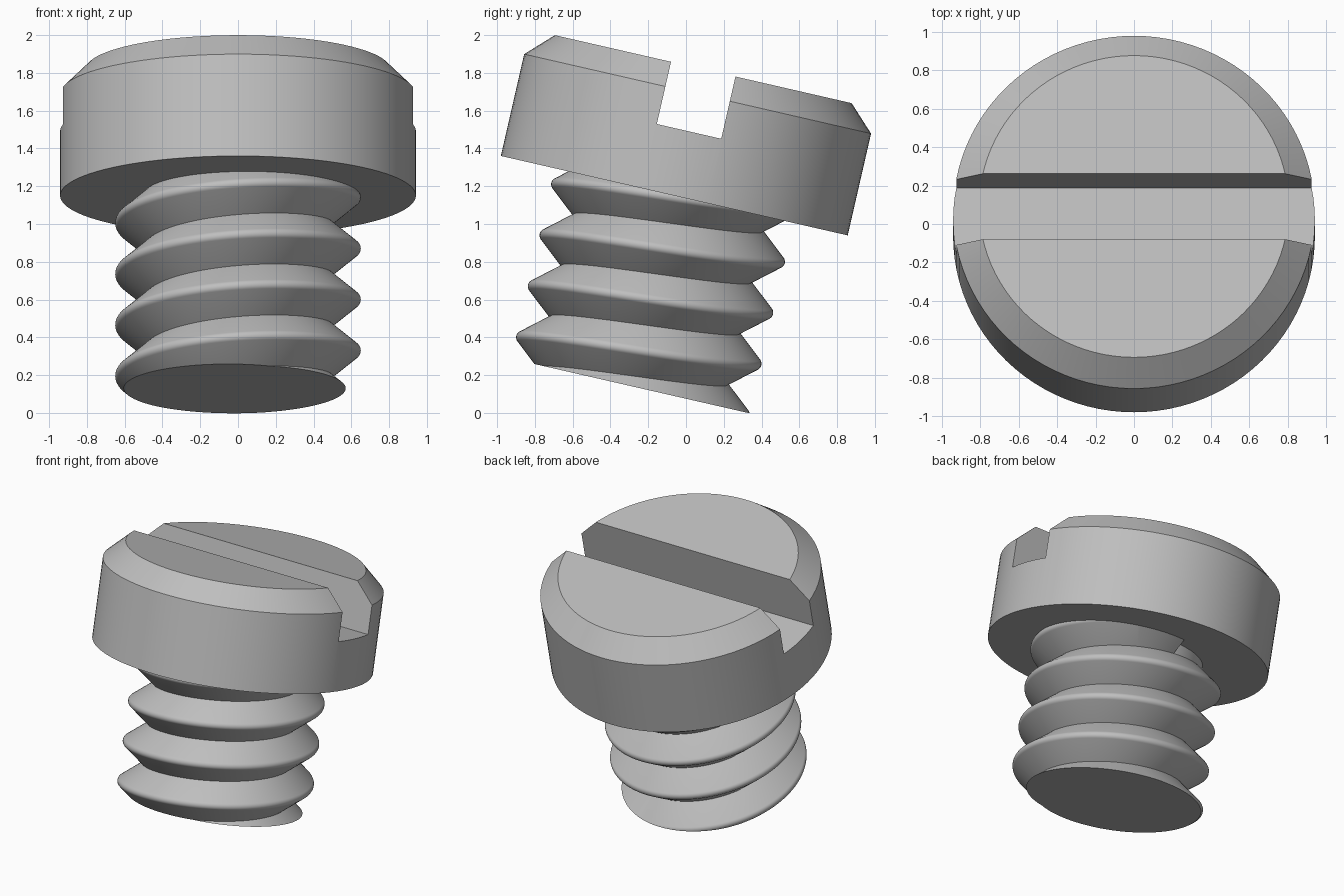
import bpy, bmesh, math
from mathutils import Matrix, Vector

if "Cube" in bpy.data.objects:
    bpy.data.objects.remove(bpy.data.objects["Cube"], do_unlink=True)

# Local frame: screw axis is z, underside of the head is z = 0
TILT = Matrix.Translation((0, -0.062, 1.15)) @ Matrix.Rotation(math.radians(-12.9), 4, "X")
STEPS = 96
PITCH = 0.277
ROOT = 0.503
LENGTH = 1.034

steel = bpy.data.materials.new("grey steel")
steel.use_nodes = True
steel.diffuse_color = (0.52, 0.52, 0.52, 1)
steel.node_tree.nodes["Principled BSDF"].inputs["Base Color"].default_value = steel.diffuse_color


def add_object(name, bm):
    bmesh.ops.recalc_face_normals(bm, faces=bm.faces)
    mesh = bpy.data.meshes.new(name)
    bm.to_mesh(mesh)
    bm.free()
    mesh.materials.append(steel)
    obj = bpy.data.objects.new(name, mesh)
    obj.matrix_world = TILT
    bpy.context.collection.objects.link(obj)
    return obj


def polar(r, angle, z):
    return Vector((r * math.cos(angle), r * math.sin(angle), z))


def lathe(profile):
    """Closed solid of revolution from (radius, height) pairs."""
    bm = bmesh.new()
    rings = [[bm.verts.new(polar(r, math.tau * i / STEPS, z)) for i in range(STEPS)]
             for r, z in profile]
    for low, high in zip(rings, rings[1:]):
        for i in range(STEPS):
            k = (i + 1) % STEPS
            bm.faces.new((low[i], low[k], high[k], high[i]))
    bm.faces.new(rings[0][::-1])
    bm.faces.new(rings[-1])
    return bm


def smooth(obj):
    bpy.ops.object.select_all(action="DESELECT")
    obj.select_set(True)
    bpy.context.view_layer.objects.active = obj
    bpy.ops.object.shade_smooth_by_angle(angle=math.radians(30))


# Chamfered head with a straight slot across it
head = add_object("slotted_head", lathe([(0.942, 0), (0.942, 0.553), (0.806, 0.687)]))
bm = bmesh.new()
bmesh.ops.create_cube(bm, size=1, matrix=Matrix.Translation((0, 0, 0.849)) @ Matrix.Diagonal((3, 0.35, 1, 1)))
cutter = add_object("slot_cutter", bm)
cutter.hide_render = True
bpy.context.view_layer.update()
cut = head.modifiers.new("slot", "BOOLEAN")
cut.operation = "DIFFERENCE"
cut.solver = "EXACT"
cut.object = cutter
bpy.context.view_layer.objects.active = head
bpy.ops.object.modifier_apply(modifier=cut.name)
bpy.data.objects.remove(cutter, do_unlink=True)
smooth(head)

# Core, seen only where the thread runs out under the head
smooth(add_object("core", lathe([(ROOT - 0.001, -0.6), (ROOT - 0.001, 0.01)])))

# Thread: V profile with a rounded crest, swept along a right-hand helix
crest = [(0.618 + 0.032 * math.cos(t), 0.032 * math.sin(t))
         for t in (math.radians(50 * k / 4) for k in range(-4, 5))]
profile = [(ROOT, -PITCH / 2)] + crest + [(ROOT, PITCH / 2)]
bm = bmesh.new()
rows = []
for i in range(-2 * STEPS, 3 * STEPS + STEPS // 4 + 1):
    turn = i / STEPS
    rows.append([bm.verts.new(polar(r, turn * math.tau, -0.841 + PITCH * turn + z)) for r, z in profile])
for a, b in zip(rows, rows[1:]):
    for j in range(len(profile) - 1):
        bm.faces.new((a[j], b[j], b[j + 1], a[j + 1]))
bm.faces.new(rows[0])
bm.faces.new(rows[-1][::-1])
bmesh.ops.remove_doubles(bm, verts=bm.verts, dist=0.0005)

# Trim at the tip and just inside the head, then close the tip
for z, side in ((-LENGTH, -1), (0.01, 1)):
    result = bmesh.ops.bisect_plane(bm, geom=bm.verts[:] + bm.edges[:] + bm.faces[:], dist=1e-6,
                                    plane_co=(0, 0, z), plane_no=(0, 0, side), clear_outer=True)
    if side < 0:
        rim = [e for e in result["geom_cut"] if isinstance(e, bmesh.types.BMEdge) and e.is_boundary]
        bmesh.ops.contextual_create(bm, geom=rim)
smooth(add_object("thread", bm))
